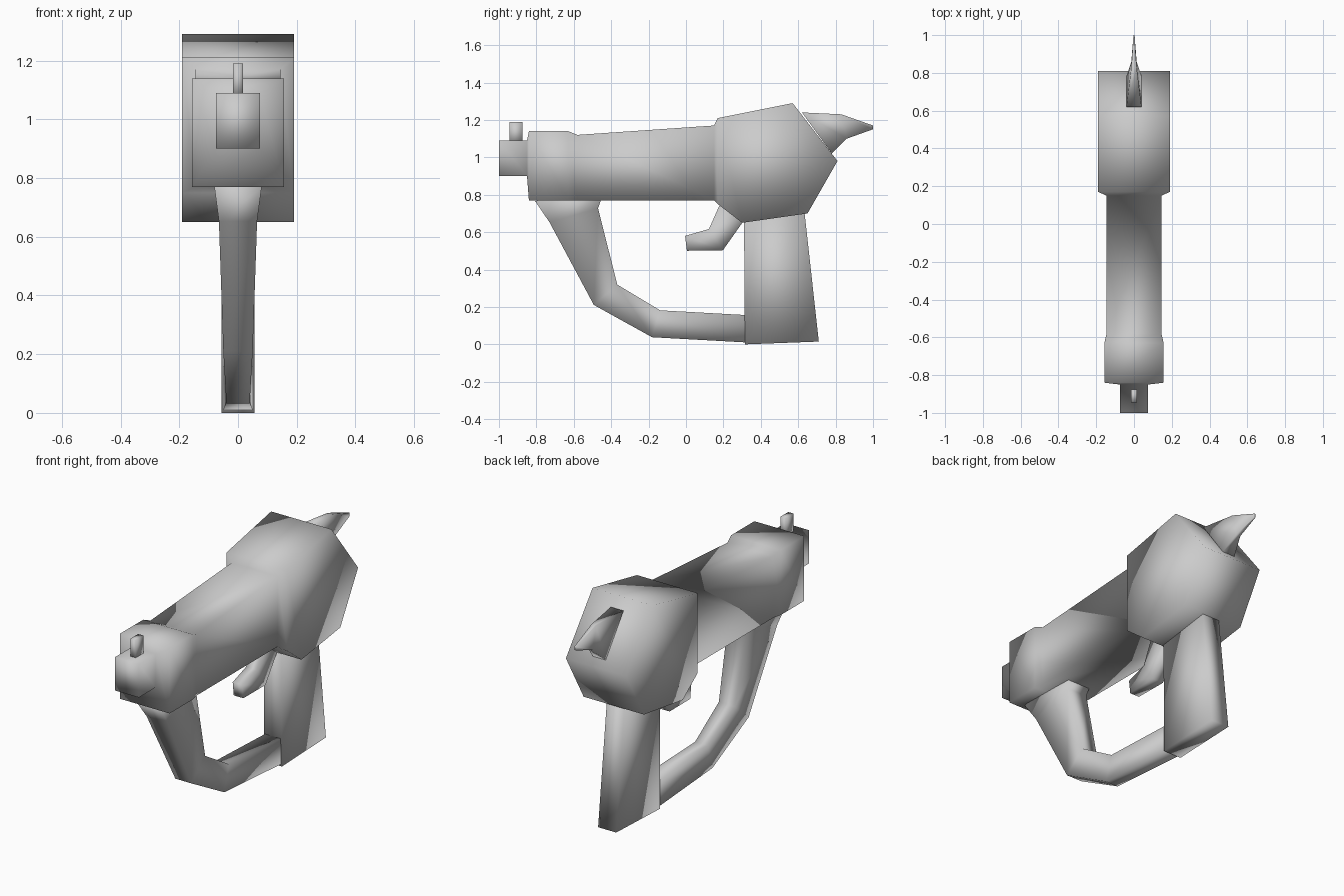
import bpy
import bmesh
from mathutils import Vector

cube = bpy.data.objects.get("Cube")
if cube:
    bpy.data.objects.remove(cube, do_unlink=True)

grey = bpy.data.materials.new("plain_grey")
grey.use_nodes = True
colour = (.6, .6, .6, 1)
grey.diffuse_color = colour
grey.node_tree.nodes["Principled BSDF"].inputs["Base Color"].default_value = colour


def section(y, top, bottom, half_width, lean=0):
    """Rectangular section across the model; lean moves its lower edge along y."""
    upper = Vector((0, y, top))
    lower = Vector((0, y + lean, bottom))
    side = Vector((half_width, 0, 0))
    return [upper - side, upper + side, lower + side, lower - side]


def bar_sections(path, half_depths, half_widths):
    """Rectangular sections along a bent path, mitred at each bend."""
    points = [Vector((0, y, z)) for y, z in path]
    steps = [(b - a).normalized() for a, b in zip(points, points[1:])]
    before = steps[:1] + steps
    after = steps + steps[-1:]
    across = Vector((1, 0, 0))
    sections = []
    for point, a, b, depth, width in zip(points, before, after, half_depths, half_widths):
        edge = across.cross(a + b).normalized() * depth
        side = across * width
        sections.append([point + edge - side, point + edge + side,
                         point - edge + side, point - edge - side])
    return sections


def skin(name, sections):
    """Join the sections into one closed, smoothly shaded part."""
    bm = bmesh.new()
    rings = [[bm.verts.new(corner) for corner in ring] for ring in sections]
    for ring, following in zip(rings, rings[1:]):
        for i, corner in enumerate(ring):
            bm.faces.new((ring[i - 1], corner, following[i], following[i - 1]))
    bm.faces.new(rings[0])
    bm.faces.new(rings[-1])
    bmesh.ops.recalc_face_normals(bm, faces=bm.faces)
    for face in bm.faces:
        face.smooth = True
    mesh = bpy.data.meshes.new(name)
    bm.to_mesh(mesh)
    bm.free()
    mesh.materials.append(grey)
    part = bpy.data.objects.new(name, mesh)
    bpy.context.collection.objects.link(part)


# Shared levels and half widths
barrel_floor = .77
nozzle_floor, nozzle_top = .9, 1.09
nozzle_half, muzzle_half, barrel_half, housing_half = .075, .157, .145, .19

# Nozzle, muzzle, barrel and bulky rear housing in one skin
nozzle = [section(y=y, top=nozzle_top, bottom=nozzle_floor, half_width=nozzle_half)
          for y in (-1, -.85)]
muzzle = [section(y=y, top=1.14, bottom=barrel_floor, half_width=muzzle_half)
          for y in (-.84, -.63)]
barrel = [section(y=y, top=top, bottom=barrel_floor, half_width=barrel_half)
          for y, top in ((-.58, 1.12), (.15, 1.17))]
housing = [
    section(y=.17, top=1.21, bottom=.75, half_width=housing_half),
    section(y=.57, top=1.29, bottom=.65, half_width=housing_half, lean=-.27),
    section(y=.81, top=.98, bottom=.7, half_width=housing_half, lean=-.16),
]
skin("body", nozzle + muzzle + barrel + housing)

# Sight post standing on the nozzle
skin("front_sight", [section(y=y, top=nozzle_top + .1, bottom=nozzle_top - .02, half_width=.017)
                     for y in (-.945, -.875)])

# Pointed spur at the back
skin("rear_spur", [
    section(y=.62, top=1.24, bottom=1.02, half_width=.04, lean=.16),
    section(y=.83, top=1.23, bottom=1.1, half_width=.014, lean=.03),
    section(y=1, top=1.17, bottom=1.15, half_width=.003),
])

# Handle, leaning back towards its foot
skin("grip", [
    section(y=.63, top=.74, bottom=.7, half_width=.055, lean=-.32),
    section(y=.71, top=.015, bottom=0, half_width=.057, lean=-.395),
])

# Bent guard from the muzzle down to the foot of the grip
skin("hand_guard", bar_sections(
    path=[(-.62, .8), (-.6, .69), (-.43, .265), (-.16, .11), (.33, .083)],
    half_depths=[.19, .135, .083, .075, .073],
    half_widths=[.08, .065, .05, .04, .05]))

# Hooked trigger
skin("trigger", bar_sections(
    path=[(.26, .73), (.16, .56), (0, .54)],
    half_depths=[.08, .068, .04],
    half_widths=[.035, .035, .03]))
